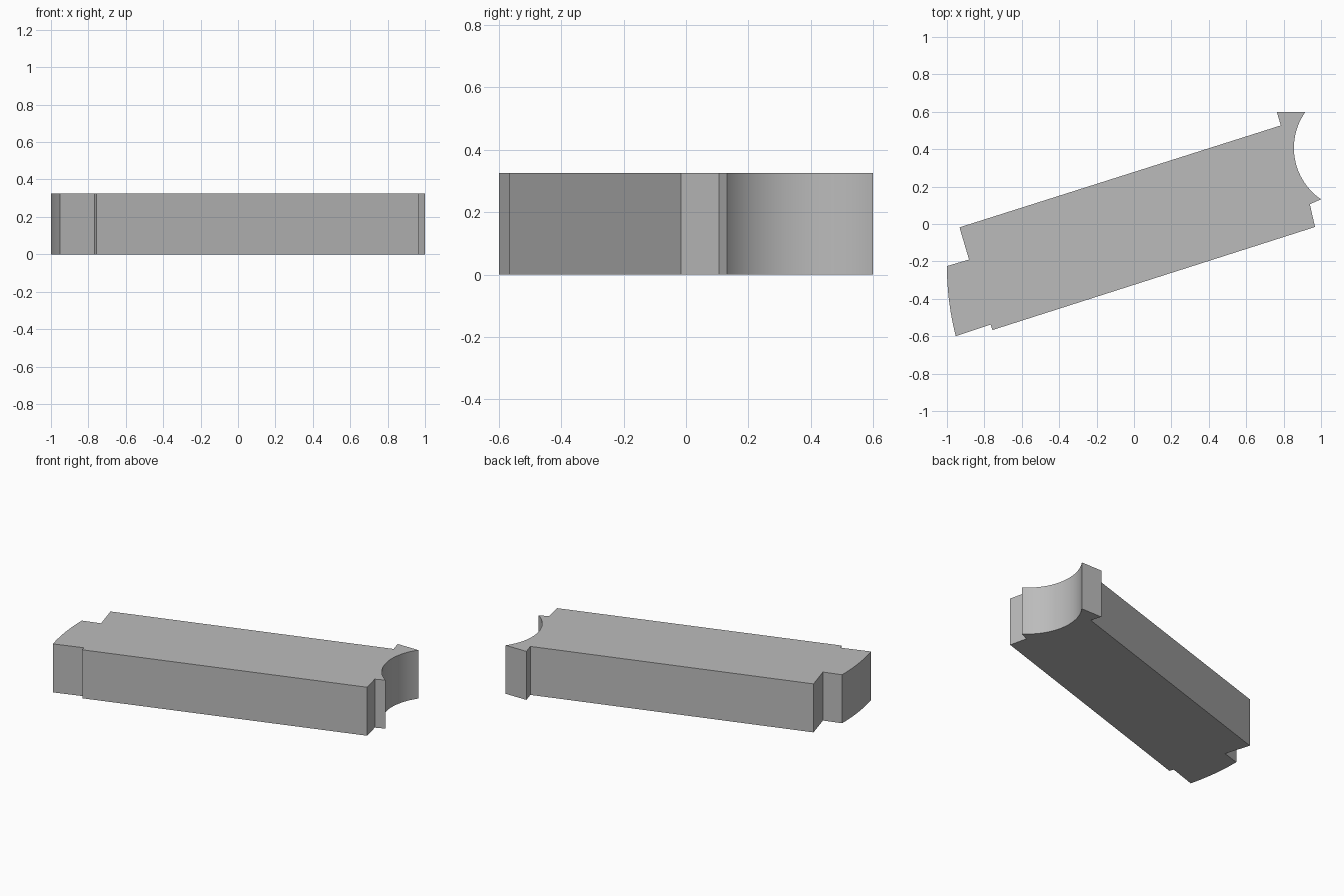
import bpy, bmesh
from math import atan2, cos, sin, pi
from mathutils import Vector

HEIGHT = 0.325

cube = bpy.data.objects.get("Cube")
if cube:
    bpy.data.objects.remove(cube, do_unlink=True)


def arc(start, end, sagitta, steps):
    """Points of a shallow arc, bulging to the left of start -> end."""
    a, b = Vector(start), Vector(end)
    half = (b - a).length / 2
    along = (b - a).normalized()
    left = Vector((-along.y, along.x))
    radius = (half ** 2 + sagitta ** 2) / (2 * sagitta)
    centre = (a + b) / 2 + left * (sagitta - radius)
    sweep = 2 * atan2(half, radius - sagitta)
    first = atan2(a.y - centre.y, a.x - centre.x)
    return [tuple(centre + radius * Vector((cos(t), sin(t))))
            for t in (first - sweep * i / steps for i in range(steps + 1))]


# Plan outline: convex nose at one end, concave socket at the other
nose = arc((-0.953, -0.6), (-1, -0.225), 0.012, 6)
socket = arc((0.917, 0.6), (1, 0.132), 0.1, 32)
# The socket curves into the block, away from its outer end
if min(x for x, y in socket) > 0.9:
    socket = arc((1, 0.132), (0.917, 0.6), 0.1, 32)[::-1]

outline = (nose
           + [(-0.882, -0.19), (-0.933, -0.018), (0.785, 0.527), (0.763, 0.6)]
           + socket
           + [(0.94, 0.106), (0.968, -0.016), (-0.757, -0.567), (-0.767, -0.538)])

# Solid block extruded from the outline
bm = bmesh.new()
base = bm.faces.new([bm.verts.new((x, y, 0)) for x, y in outline])
top = bmesh.ops.extrude_face_region(bm, geom=[base], use_keep_orig=True)["geom"]
bmesh.ops.translate(bm, vec=(0, 0, HEIGHT),
                    verts=[g for g in top if isinstance(g, bmesh.types.BMVert)])
bmesh.ops.recalc_face_normals(bm, faces=bm.faces)
mesh = bpy.data.meshes.new("connector_block")
bm.to_mesh(mesh)
bm.free()
block = bpy.data.objects.new("connector_block", mesh)
bpy.context.collection.objects.link(block)

# Plain grey
grey = bpy.data.materials.new("plain_grey")
grey.use_nodes = True
colour = (0.5, 0.5, 0.5, 1)
grey.diffuse_color = colour
grey.node_tree.nodes["Principled BSDF"].inputs["Base Color"].default_value = colour
mesh.materials.append(grey)

# Smooth curved ends, sharp corners
bpy.ops.object.select_all(action="DESELECT")
block.select_set(True)
bpy.context.view_layer.objects.active = block
bpy.ops.object.shade_smooth_by_angle(angle=pi / 9)
